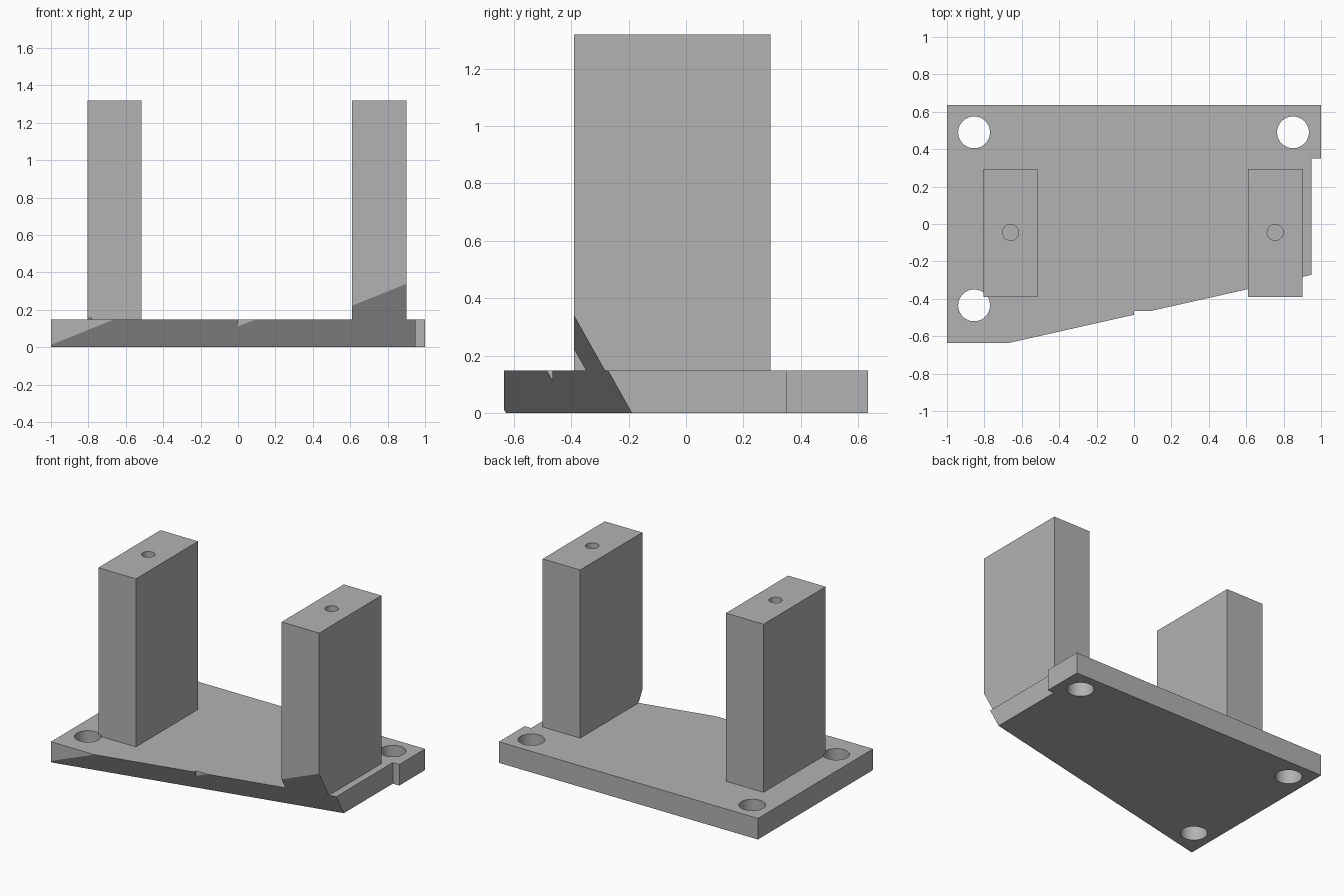
import bpy, bmesh
from mathutils import Vector

cube = bpy.data.objects.get("Cube")
if cube:
    bpy.data.objects.remove(cube, do_unlink=True)

PLATE_H = 0.147
POST_TOP = 1.32

grey = bpy.data.materials.new("plain grey")
grey.use_nodes = True
COLOUR = (0.45, 0.45, 0.45, 1)
grey.diffuse_color = COLOUR
grey.node_tree.nodes["Principled BSDF"].inputs["Base Color"].default_value = COLOUR


def prism(name, outline, z0, z1, bevel_plane=None):
    """Extrude an outline upward and optionally slice off everything past a plane."""
    bm = bmesh.new()
    face = bm.faces.new([bm.verts.new((x, y, z0)) for x, y in outline])
    top = bmesh.ops.extrude_face_region(bm, geom=[face])
    verts = [g for g in top["geom"] if isinstance(g, bmesh.types.BMVert)]
    bmesh.ops.translate(bm, verts=verts, vec=(0, 0, z1 - z0))
    if bevel_plane:
        point, normal = bevel_plane
        bmesh.ops.bisect_plane(bm, geom=bm.verts[:] + bm.edges[:] + bm.faces[:],
                               plane_co=point, plane_no=normal, clear_outer=True)
        bmesh.ops.holes_fill(bm, edges=[e for e in bm.edges if e.is_boundary])
    bmesh.ops.recalc_face_normals(bm, faces=bm.faces)
    mesh = bpy.data.meshes.new(name)
    bm.to_mesh(mesh)
    bm.free()
    mesh.materials.append(grey)
    obj = bpy.data.objects.new(name, mesh)
    bpy.context.collection.objects.link(obj)
    return obj


def rectangle(x0, x1, y0, y1):
    return [(x0, y0), (x1, y0), (x1, y1), (x0, y1)]


def drill(targets, name, x, y, radius, z0, z1):
    """Cut a round vertical hole into each target."""
    bpy.ops.mesh.primitive_cylinder_add(vertices=48, radius=radius, depth=z1 - z0,
                                        location=(x, y, (z0 + z1) / 2))
    cutter = bpy.context.object
    cutter.name = name
    cutter.data.materials.append(grey)
    cutter.hide_render = True
    cutter.hide_set(True)
    for target in targets:
        mod = target.modifiers.new(name, 'BOOLEAN')
        mod.operation = 'DIFFERENCE'
        mod.solver = 'EXACT'
        mod.object = cutter
    return cutter


# Sloping undercut along the front: y = -0.403 + 0.225 x - 0.56 z
undercut = (Vector((0, -0.403, 0)), Vector((0.225, -1, -0.56)).normalized())

# Base plate with a stepped front and a stepped left side
plate = prism("base_plate", [(-1, 0.635), (-1, -0.635), (0, -0.635), (0, -0.465),
                             (0.95, -0.465), (0.95, 0.35), (1, 0.35), (1, 0.635)],
              0, PLATE_H, undercut)

# Upright posts
right_post = prism("right_post", rectangle(-0.805, -0.515, -0.39, 0.295),
                   PLATE_H, POST_TOP, undercut)
left_post = prism("left_post", rectangle(0.61, 0.90, -0.39, 0.295),
                  PLATE_H, POST_TOP, undercut)

# Mounting holes through the plate; the front one nicks the post foot
cutters = [
    drill([plate], "back_right_hole_cutter", -0.855, 0.49, 0.085, -0.05, 0.157),
    drill([plate], "back_left_hole_cutter", 0.85, 0.49, 0.085, -0.05, 0.157),
    drill([plate, right_post], "front_right_hole_cutter", -0.855, -0.435, 0.085, -0.05, 0.157),
    # Screw holes in the post tops
    drill([right_post], "right_screw_hole_cutter", -0.66, -0.045, 0.043, 0.95, 1.4),
    drill([left_post], "left_screw_hole_cutter", 0.755, -0.045, 0.043, 0.95, 1.4),
]

# Bake the cuts, then smooth the round walls only
for obj in (plate, right_post, left_post):
    bpy.ops.object.select_all(action='DESELECT')
    obj.select_set(True)
    bpy.context.view_layer.objects.active = obj
    for mod in list(obj.modifiers):
        bpy.ops.object.modifier_apply(modifier=mod.name)
    bpy.ops.object.shade_smooth_by_angle()
for cutter in cutters:
    bpy.data.objects.remove(cutter, do_unlink=True)
